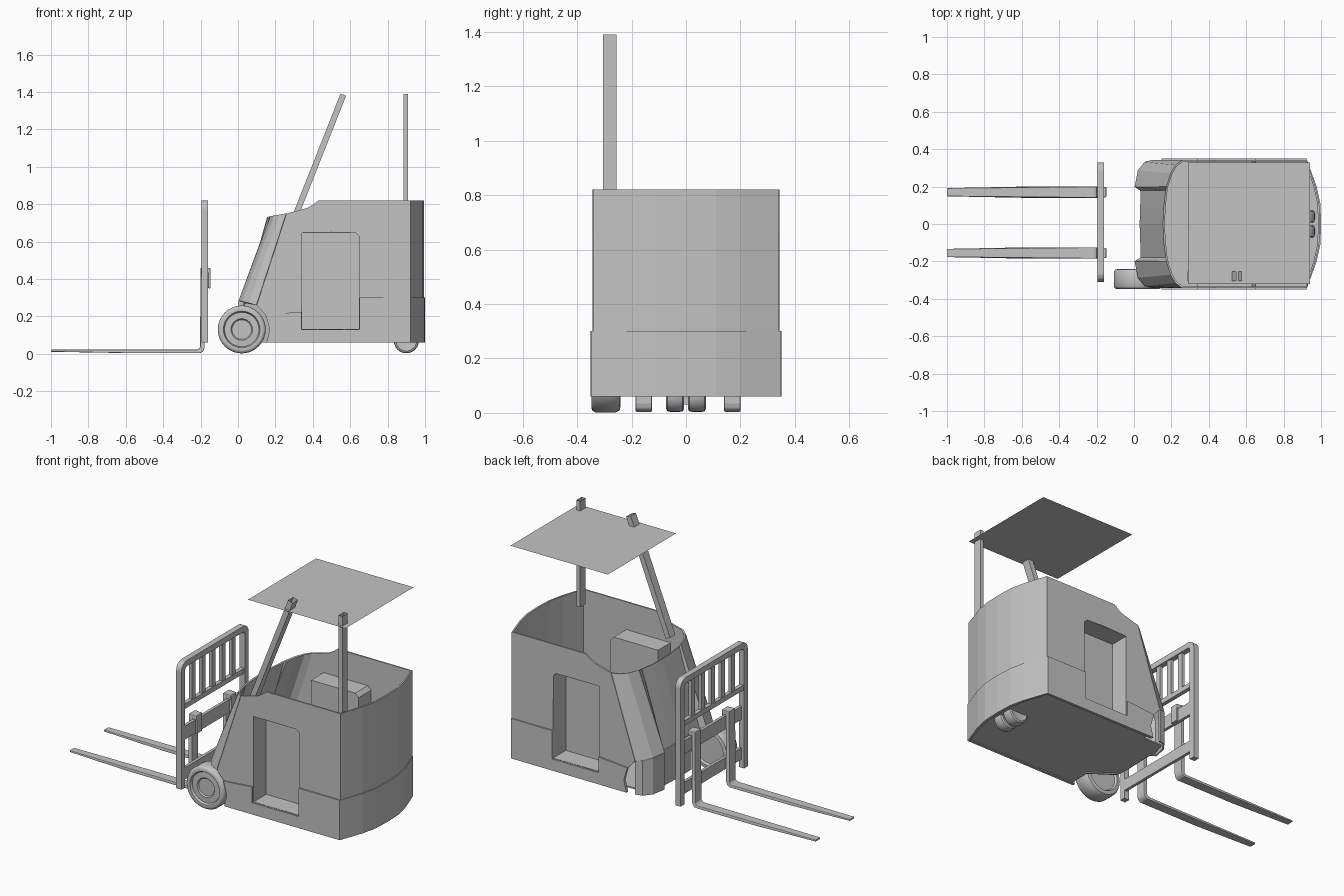
import bpy, bmesh, math

if "Cube" in bpy.data.objects:
    bpy.data.objects.remove(bpy.data.objects["Cube"])

grey = bpy.data.materials.new("plain grey")
grey.diffuse_color = (0.55, 0.55, 0.55, 1)
grey.use_nodes = True
grey.node_tree.nodes["Principled BSDF"].inputs["Base Color"].default_value = grey.diffuse_color


def finish(name, bm, thick=0, bevel=0, smooth=0):
    bmesh.ops.remove_doubles(bm, verts=bm.verts, dist=0.0005)
    bmesh.ops.recalc_face_normals(bm, faces=bm.faces)
    me = bpy.data.meshes.new(name)
    bm.to_mesh(me)
    bm.free()
    me.materials.append(grey)
    if smooth:
        for p in me.polygons:
            p.use_smooth = True
        me.set_sharp_from_angle(angle=math.radians(smooth))
    ob = bpy.data.objects.new(name, me)
    bpy.context.collection.objects.link(ob)
    if thick:
        m = ob.modifiers.new("thickness", 'SOLIDIFY')
        m.thickness, m.offset = thick, 0
    if bevel:
        m = ob.modifiers.new("rounding", 'BEVEL')
        m.width, m.segments = bevel, 2
    return ob


def face(bm, pts):
    return bm.faces.new([bm.verts.new(p) for p in pts])


def strip(bm, a, b, close=False):
    n = len(a)
    for i in range(n if close else n - 1):
        j = (i + 1) % n
        face(bm, [a[i], a[j], b[j], b[i]])


def box(name, x0, x1, y0, y1, z0, z1, bevel=0):
    bm = bmesh.new()
    lo = [(x0, y0, z0), (x1, y0, z0), (x1, y1, z0), (x0, y1, z0)]
    hi = [(x, y, z1) for x, y, z in lo]
    strip(bm, lo, hi, True)
    face(bm, lo)
    face(bm, hi)
    return finish(name, bm, bevel=bevel)


def wheel(name, cx, cz, cy, profile, steps=32):
    """Turn (radius, y) pairs about a sideways axle."""
    bm = bmesh.new()
    rings = [[(cx + r * math.cos(2 * math.pi * i / steps), cy + y,
               cz + r * math.sin(2 * math.pi * i / steps)) for i in range(steps)]
             for r, y in profile]
    for a, b in zip(rings, rings[1:]):
        strip(bm, a, b, True)
    face(bm, rings[0])
    face(bm, rings[-1])
    return finish(name, bm, smooth=35)


def arch(deg):
    a = math.radians(deg)
    return (0.02 + 0.15 * math.cos(a), 0.13 + 0.15 * math.sin(a))


# Body shell: side walls with pushed-in step pockets
W = 0.338
front_half = [(.5, .06), (.5, .13), (.34, .13), (.34, .65), (.5, .65), (.5, .82),
              (.43, .82), (.4, .797), (.37, .78), (.3, .76), (.26, .75), (.10, .26),
              arch(30), arch(0), arch(-28)]
back_half = [(.5, .06), (.92, .06), (.92, .82), (.5, .82), (.5, .65), (.63, .65),
             (.65, .63), (.65, .13), (.5, .13)]
pocket = [(.34, .13), (.34, .65), (.63, .65), (.65, .63), (.65, .13)]
rear_plan = [(.92, -W), (.965, -.2), (.985, -.11), (.99, 0), (.985, .11), (.965, .2), (.92, W)]
bm = bmesh.new()
for s in (-1, 1):
    for half in (front_half, back_half):
        face(bm, [(x, s * W, z) for x, z in half])
    outer = [(x, s * W, z) for x, z in pocket]
    inner = [(x, s * (W - .12), z) for x, z in pocket]
    strip(bm, outer, inner, True)
    face(bm, inner)
strip(bm, [(x, y, .06) for x, y in rear_plan], [(x, y, .82) for x, y in rear_plan])
finish("body_shell", bm, thick=.01)

# Lower skirt and rear bumper, slightly proud of the shell
S = .345
skirt = [arch(-28), (.92, .06), (.92, .3), (.65, .3), (.65, .13), (.34, .13), (.34, .225),
         arch(32), arch(0)]
bm = bmesh.new()
for s in (-1, 1):
    face(bm, [(x, s * S, z) for x, z in skirt])
plan = [(.92, -S)] + [(x + .006, y) for x, y in rear_plan[1:-1]] + [(.92, S)]
strip(bm, [(x, y, .06) for x, y in plan], [(x, y, .3) for x, y in plan])
finish("lower_skirt", bm, thick=.01)

# Sloping front cowl: bottom x, bottom y, top x, top y from side to middle
cols = [(.10, W, .26, W), (.06, .328, .225, .312), (.025, .285, .2, .27), (.008, .2, .178, .2),
        (.04, .18, .174, .18), (.038, .09, .164, .09), (.035, 0, .16, 0)]
cols += [(a, -b, c, -d) for a, b, c, d in cols[-2::-1]]
low = [(a, b, .285 - .25 * a) for a, b, c, d in cols]
top = [(c, d, .73 + .2 * (c - .16)) for a, b, c, d in cols]
bm = bmesh.new()
strip(bm, low, top)
finish("front_cowl", bm, thick=.01)

# Front foot panel and wall around the drive wheel
foot = low[:7] + [(.038, -.1, .27), (.18, -.2, .27), (.18, -W, .2)]
bm = bmesh.new()
strip(bm, foot, [(x, y, .06) for x, y, z in foot])
finish("front_foot", bm, thick=.01)
bm = bmesh.new()
face(bm, low[7:] + [(.18, -.2, .27), (.038, -.1, .27)])
finish("wheel_well_roof", bm)

# Floor
bm = bmesh.new()
face(bm, [(x, y, .07) for x, y in rear_plan] + [(.18, W, .07), (.18, .3, .07), (.05, .3, .07),
     (.02, .2, .07), (.038, .17, .07), (.038, -.1, .07), (.18, -.2, .07), (.18, -W, .07)])
finish("floor", bm, thick=.008)

# Wheels
wheel("drive_wheel", .02, .13, -.293,
      [(.052, -.035), (.058, -.042), (.092, -.04), (.098, -.053), (.112, -.055), (.122, -.05),
       (.128, -.04), (.128, .035), (.12, .05), (.098, .053), (.09, .04), (.05, .04)])
for y, side in ((-.04, "right"), (.04, "left")):
    wheel("caster_" + side, .9, .07, y,
          [(.04, -.03), (.055, -.033), (.064, -.028), (.067, -.015), (.067, .015),
           (.064, .028), (.055, .033), (.04, .03)], 24)
box("caster_axle", .885, .915, -.01, .01, .03, .08)

# Roof posts, open-ended square tubes, and thin roof panel
for name, a, b, w in (("rear_post", (.8975, .75), (.8975, 1.39), .0125),
                      ("front_post", (.30, .72), (.563, 1.385), .016)):
    d = math.hypot(b[0] - a[0], b[1] - a[1])
    nx, nz = (b[1] - a[1]) / d * w, -(b[0] - a[0]) / d * w
    ends = [[(p[0] + s * nx, y, p[1] + s * nz)
             for s, y in ((-1, -.305), (1, -.305), (1, -.255), (-1, -.255))] for p in (a, b)]
    bm = bmesh.new()
    strip(bm, ends[0], ends[1], True)
    finish(name, bm)
bm = bmesh.new()
face(bm, [(.29, -.32, 1.33), (.94, -.32, 1.33), (.94, .33, 1.33), (.29, .33, 1.33)])
finish("roof_panel", bm)


# Load backrest: rounded frame, bars and carriage plates
def hoop(half, ztop, r):
    pts = [(-half, .06)]
    for k in range(7):
        a = math.radians(180 - 15 * k)
        pts.append((-half + r + r * math.cos(a), ztop - r + r * math.sin(a)))
    return pts + [(-y, z) for y, z in pts[::-1]]


bm = bmesh.new()
big, small = hoop(.32, .82, .05), hoop(.285, .785, .02)
loops = [[(x, .01 + y, z) for y, z in h] for x, h in
         ((-.195, big), (-.16, big), (-.16, small), (-.195, small))]
for i in range(4):
    strip(bm, loops[i], loops[(i + 1) % 4])
for k in (0, -1):
    face(bm, [l[k] for l in loops])
finish("backrest_frame", bm)
for i in range(5):
    y = .01 + (i - 2) * .095
    box(f"backrest_bar_{i + 1}", -.188, -.168, y - .016, y + .016, .55, .79)
box("backrest_rail", -.19, -.165, -.28, .30, .53, .56)
box("upper_carriage_plate", -.178, -.16, -.29, .31, .35, .43)
box("lower_carriage_plate", -.178, -.16, -.29, .31, .11, .18)

# Forks with hooks over the carriage plate
fork = [(-.178, .46), (-.178, .035), (-.184, .016), (-.2, .004), (-.6, .004), (-1, .011),
        (-1, .022), (-.215, .022), (-.203, .034), (-.2, .46)]
for cy, side in ((.17, "left"), (-.155, "right")):
    bm = bmesh.new()
    ends = [[(x, cy + s * (.022 if x < -.99 else .03), z) for x, z in fork] for s in (-1, 1)]
    strip(bm, ends[0], ends[1], True)
    for e in ends:
        face(bm, e)
    finish("fork_" + side, bm, bevel=.004)
    box("fork_hook_top_" + side, -.2, -.148, cy - .028, cy + .028, .43, .46, .006)
    box("fork_hook_tab_" + side, -.16, -.146, cy - .025, cy + .025, .35, .45, .005)
